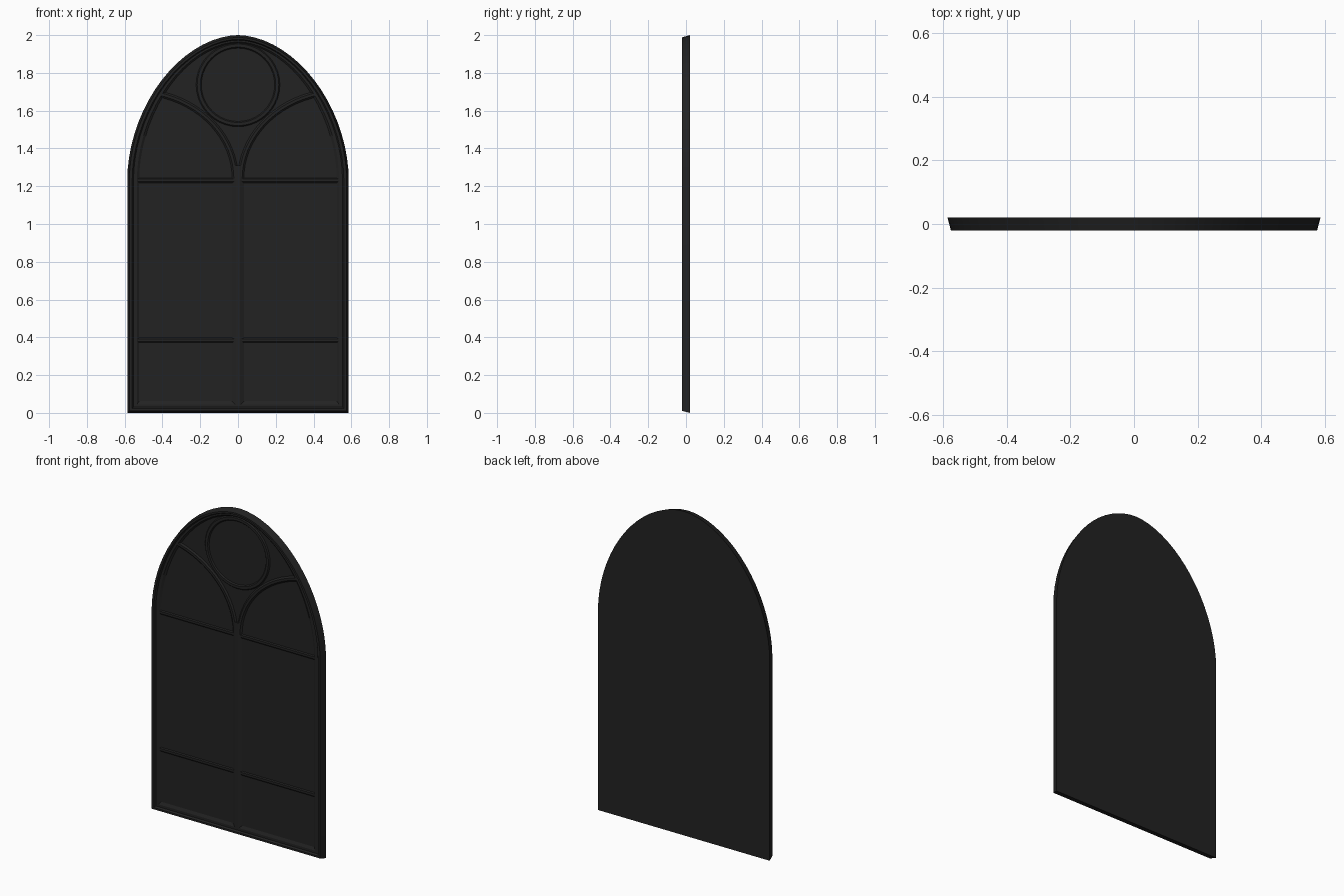
import bpy, bmesh, math
from mathutils import Vector

cube = bpy.data.objects.get("Cube")
if cube:
    bpy.data.objects.remove(cube)

SPRING = 1.24      # height where the arch begins
PANE_Y = -0.004    # surface of the panes

dark = bpy.data.materials.new("charcoal")
dark.use_nodes = True
colour = (0.016, 0.016, 0.016, 1)
dark.diffuse_color = colour
dark.node_tree.nodes["Principled BSDF"].inputs["Base Color"].default_value = colour


def finish(name, bm):
    bmesh.ops.recalc_face_normals(bm, faces=bm.faces)
    mesh = bpy.data.meshes.new(name)
    bm.to_mesh(mesh)
    bm.free()
    mesh.materials.append(dark)
    obj = bpy.data.objects.new(name, mesh)
    bpy.context.collection.objects.link(obj)
    bpy.ops.object.select_all(action='DESELECT')
    obj.select_set(True)
    bpy.context.view_layer.objects.active = obj
    bpy.ops.object.shade_smooth_by_angle(angle=math.radians(20))
    return obj


def arch(half_width, top, bottom, steps=36):
    """Arched outline as (x, z) points."""
    pts = [(-half_width, bottom), (half_width, bottom)]
    for i in range(steps + 1):
        a = math.pi * i / steps
        c, s = math.cos(a), max(math.sin(a), 0)
        x = math.copysign(abs(c) ** 1.08, c) * half_width
        pts.append((x, SPRING + (top - SPRING) * s ** 1.08))
    return pts


def bridge(bm, a, b, closed=True):
    n = len(a)
    for i in range(n if closed else n - 1):
        j = (i + 1) % n
        bm.faces.new((a[i], a[j], b[j], b[i]))


def bar(name, path, base, crest, y, closed=False):
    """Bevelled bar swept along (x, z) points on the panes."""
    bm = bmesh.new()
    pts = [Vector(p) for p in path]
    n = len(pts)
    rings = []
    for i, p in enumerate(pts):
        before = pts[i - 1] if closed or i else p
        after = pts[(i + 1) % n] if closed or i < n - 1 else p
        t = (after - before).normalized()
        side = Vector((-t.y, t.x))
        ring = []
        for w, depth in ((-base, 0), (-base, PANE_Y), (-crest, y),
                         (crest, y), (base, PANE_Y), (base, 0)):
            q = p + side * w
            ring.append(bm.verts.new((q.x, depth, q.y)))
        rings.append(ring)
    for i in range(n if closed else n - 1):
        bridge(bm, rings[i], rings[(i + 1) % n])
    if not closed:
        bm.faces.new(rings[0])
        bm.faces.new(rings[-1])
    return finish(name, bm)


# Backing slab, stepped outer frame and pane surface in one nested shell
bm = bmesh.new()
steps = [(0.586, 2.0, 0.0, 0.021), (0.575, 1.988, 0.011, -0.021),
         (0.560, 1.978, 0.022, -0.021), (0.553, 1.973, 0.030, -0.012),
         (0.535, 1.964, 0.045, -0.012), (0.523, 1.956, 0.062, PANE_Y)]
loops = [[bm.verts.new((x, y, z)) for x, z in arch(w, top, low)]
         for w, top, low, y in steps]
for a, b in zip(loops, loops[1:]):
    bridge(bm, a, b)
bm.faces.new(loops[0])
bm.faces.new(loops[-1])
finish("arched_frame_and_panes", bm)

# Central upright
bar("centre_mullion", [(0, 0.045), (0, 1.31)], 0.031, 0.010, -0.014)

# Round window ring
circle = [(0.208 * math.cos(math.tau * i / 40), 1.737 + 0.208 * math.sin(math.tau * i / 40))
          for i in range(40)]
bar("round_window_ring", circle, 0.014, 0.008, -0.011, closed=True)

# Cross rails and curved tracery on both sides
for side, sx in (("left", 1), ("right", -1)):
    for label, z in (("upper", 1.231), ("lower", 0.385)):
        bar(f"{side}_{label}_rail", [(sx * 0.02, z), (sx * 0.53, z)], 0.013, 0.007, -0.009)
    curve = []
    for i in range(17):
        a = math.radians(77) * i / 16
        curve.append((sx * (0.55 - 0.535 * math.cos(a)), SPRING + 0.463 * math.sin(a)))
    bar(f"{side}_tracery_arch", curve, 0.016, 0.007, -0.012)
